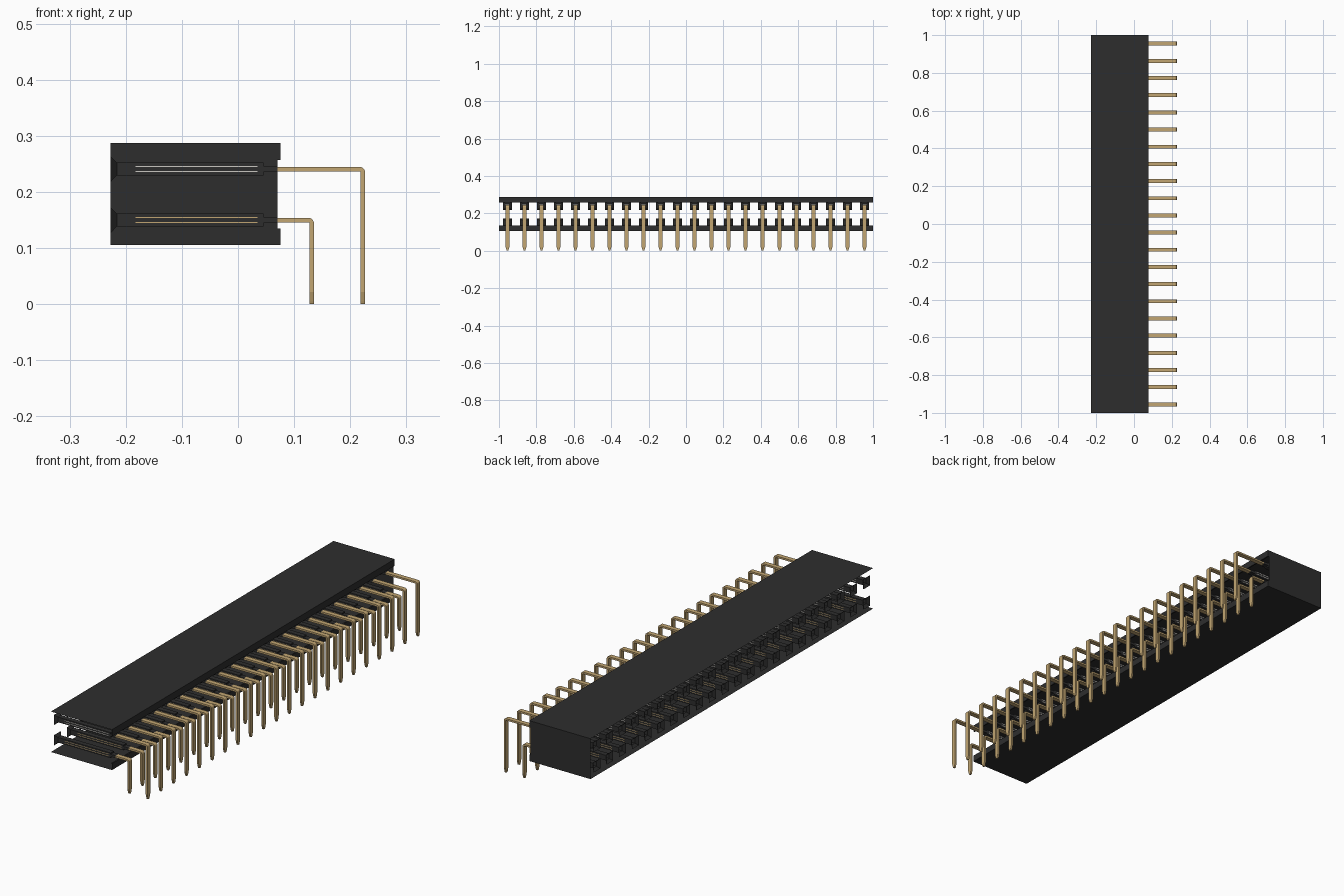
import bpy, bmesh, math

cube = bpy.data.objects.get("Cube")
if cube:
    bpy.data.objects.remove(cube, do_unlink=True)

COUNT, PITCH = 22, 0.0909
ROWS = {"upper": (0.241, 0.2225), "lower": (0.150, 0.1315)}   # row height, pin leg x
YS = [(i - (COUNT - 1) / 2) * PITCH for i in range(COUNT)]


def material(name, rgb, rough):
    m = bpy.data.materials.new(name)
    m.use_nodes = True
    m.diffuse_color = (*rgb, 1)
    b = m.node_tree.nodes["Principled BSDF"]
    b.inputs["Base Color"].default_value = (*rgb, 1)
    b.inputs["Roughness"].default_value = rough
    return m


BLACK = material("black plastic", (0.027, 0.027, 0.027), 0.7)
GOLD = material("gold metal", (0.54, 0.38, 0.17), 0.5)
SILVER = material("pale metal", (0.60, 0.58, 0.54), 0.5)


def finish(bm, name, mat, recalc=True):
    if recalc:
        bmesh.ops.recalc_face_normals(bm, faces=bm.faces)
    me = bpy.data.meshes.new(name)
    bm.to_mesh(me)
    bm.free()
    me.materials.append(mat)
    ob = bpy.data.objects.new(name, me)
    bpy.context.collection.objects.link(ob)
    return ob


def loft(bm, rings, caps):
    """Skin a series of four-cornered rings."""
    vr = [[bm.verts.new(p) for p in r] for r in rings]
    for a, b in zip(vr, vr[1:]):
        for i in range(4):
            j = (i + 1) % 4
            bm.faces.new((a[i], a[j], b[j], b[i]))
    if caps:
        bm.faces.new(vr[0][::-1])
        bm.faces.new(vr[-1])


# Housing: C-shaped open shell along y, closed only at the +y end
X0, X1, XN = -0.227, 0.076, 0.070
Z0, Z1, N0, N1 = 0.106, 0.287, 0.135, 0.257
profile = [(XN, N1), (X1, N1), (X1, Z1), (X0, Z1),
           (X0, Z0), (X1, Z0), (X1, N0), (XN, N0)]
bm = bmesh.new()
front = [bm.verts.new((x, -1, z)) for x, z in profile]
back = [bm.verts.new((x, 1, z)) for x, z in profile]
for i in range(7):
    if i != 3:                                   # mating side stays open
        bm.faces.new((front[i], front[i + 1], back[i + 1], back[i]))
bm.faces.new(back)
finish(bm, "housing_shell", BLACK)


# Socket sleeves: flared mouth, square tube, narrow pin passage
def sleeve(bm, y, z):
    steps = [(X0, 0.024, 0.023), (-0.216, 0.0116, 0.0116),
             (0.045, 0.0116, 0.0116), (0.045, 0.0114, 0.0055),
             (XN, 0.0114, 0.0055)]
    loft(bm, [[(x, y - h, z - v), (x, y + h, z - v),
               (x, y + h, z + v), (x, y - h, z + v)]
              for x, h, v in steps], False)


# Right-angle pin: flat strip with a small bend and a tapered tip
def pin(bm, y, z, leg):
    w, t, r = 0.0105, 0.004, 0.006
    rings = [[(0.02, y - w, z - t), (0.02, y + w, z - t),
              (0.02, y + w, z + t), (0.02, y - w, z + t)]]
    for k in range(5):
        a = math.radians(90 - 22.5 * k)
        c, s = math.cos(a), math.sin(a)
        pts = [(leg - r + q * c, z - r + q * s) for q in (r - t, r + t)]
        (xi, zi), (xo, zo) = pts
        rings.append([(xi, y - w, zi), (xi, y + w, zi),
                      (xo, y + w, zo), (xo, y - w, zo)])
    for zz, h in ((0.022, w), (0.006, 0.006), (0.0, 0.004)):
        rings.append([(leg - t, y - h, zz), (leg - t, y + h, zz),
                      (leg + t, y + h, zz), (leg + t, y - h, zz)])
    loft(bm, rings, True)


# Spring contact: two thin leaves inside the sleeve
def contact(bm, y, z):
    for s in (-1, 1):
        zc, h, v = z + s * 0.0045, 0.0121, 0.001
        loft(bm, [[(x, y - h, zc - v), (x, y + h, zc - v),
                   (x, y + h, zc + v), (x, y - h, zc + v)]
                  for x in (-0.183, 0.035)], True)


for row, (z, leg) in ROWS.items():
    sl, pn, ct = bmesh.new(), bmesh.new(), bmesh.new()
    for y in YS:
        sleeve(sl, y, z)
        pin(pn, y, z, leg)
        contact(ct, y, z)
    finish(sl, row + "_socket_sleeves", BLACK)
    finish(pn, row + "_pins", GOLD)
    finish(ct, row + "_contacts", SILVER if row == "upper" else GOLD)
